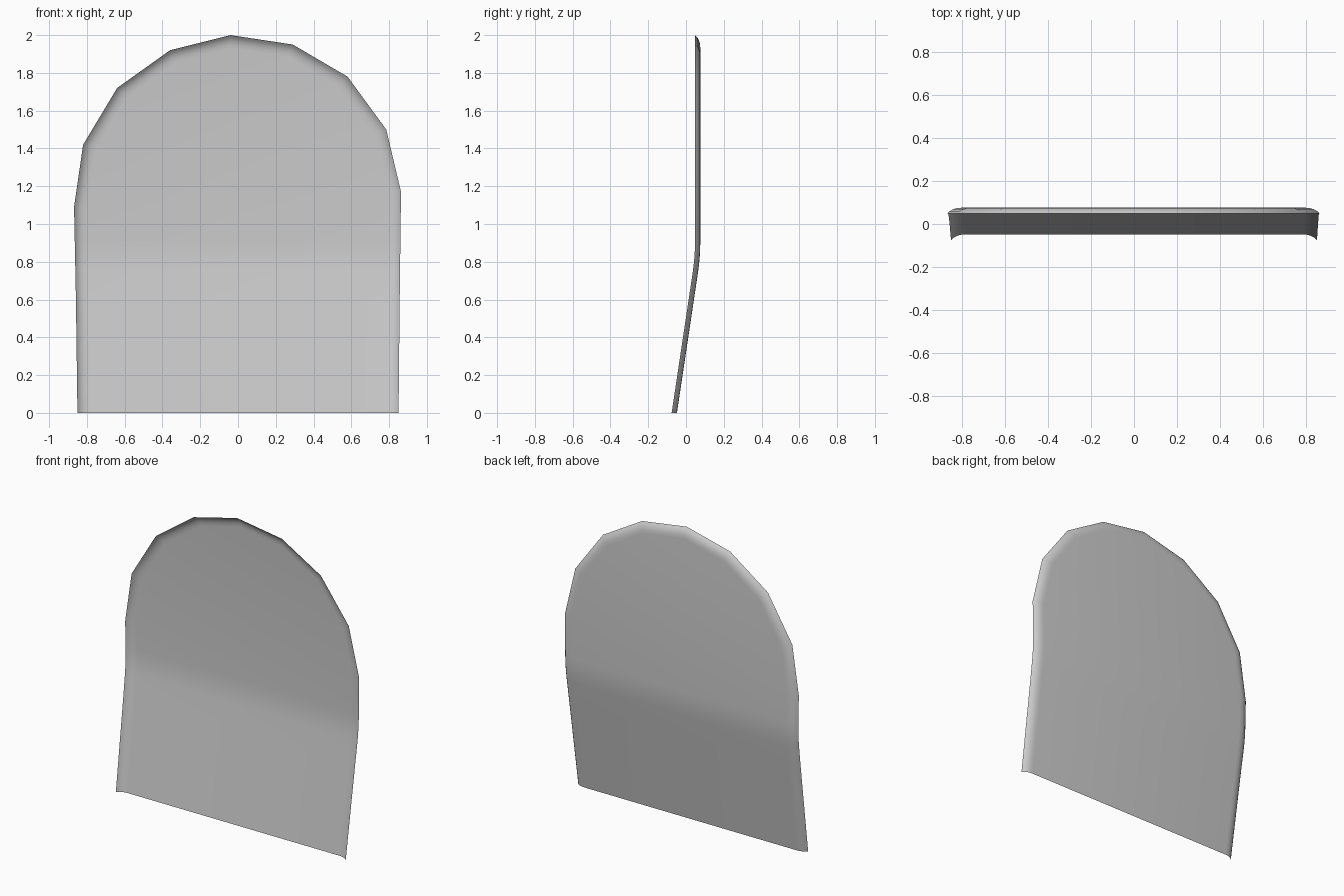
import bpy, bmesh
from mathutils import Vector

if "Cube" in bpy.data.objects:
    bpy.data.objects.remove(bpy.data.objects["Cube"])

# Arched outline in (x, z), from bottom left over the top to bottom right
OUTLINE = [Vector(p) for p in (
    (-0.85, 0), (-0.858, 0.6), (-0.868, 1.09), (-0.82, 1.42), (-0.64, 1.72),
    (-0.36, 1.92), (-0.04, 2.0), (0.29, 1.95), (0.58, 1.78), (0.785, 1.5),
    (0.863, 1.17), (0.856, 0.6), (0.85, 0))]
# Curled lip cross-section: (inset from the edge, distance forward of the panel)
LIP = [(0, 0.028), (0.012, 0.016), (0.028, 0.007), (0.046, 0.002), (0.068, 0)]
BEND_START, BEND_END = 0.74, 0.912


def inset(d):
    """Outline moved inward by d, leaving the open bottom edge on z = 0."""
    pts, n = [], len(OUTLINE)
    for i, p in enumerate(OUTLINE):
        if i in (0, n - 1):
            pts.append(Vector((p.x + (d if i == 0 else -d), 0)))
            continue
        a = (p - OUTLINE[i - 1]).normalized()
        b = (OUTLINE[i + 1] - p).normalized()
        na, nb = Vector((a.y, -a.x)), Vector((b.y, -b.x))
        pts.append(p + (na + nb) * d / (1 + na.dot(nb)))
    return pts


def panel_y(z):
    """Side profile: slanted below, rounded bend, upright above."""
    if z <= BEND_START:
        return -0.048 + 0.15 * z
    width = BEND_END - BEND_START
    t = min((z - BEND_START) / width, 1)
    return -0.048 + 0.15 * BEND_START + 0.15 * width * (t - t * t / 2)


bm = bmesh.new()
rings = [[bm.verts.new((p.x, -depth, p.y)) for p in inset(d)] for d, depth in LIP]

# Curled lip
for outer, inner in zip(rings, rings[1:]):
    for i in range(len(outer) - 1):
        bm.faces.new((outer[i], inner[i], inner[i + 1], outer[i + 1]))

# Flat centre
bm.faces.new(rings[-1])

# Cut rows for the bend, then bend the sheet
for k in range(5):
    z = BEND_START + (BEND_END - BEND_START) * k / 4
    bmesh.ops.bisect_plane(bm, geom=bm.verts[:] + bm.edges[:] + bm.faces[:],
                           plane_co=(0, 0, z), plane_no=(0, 0, 1))
for v in bm.verts:
    v.co.y += panel_y(v.co.z)

# Make the front of the sheet face -y
bmesh.ops.recalc_face_normals(bm, faces=bm.faces[:])
bm.normal_update()
if sum(f.normal.y * f.calc_area() for f in bm.faces) > 0:
    bmesh.ops.reverse_faces(bm, faces=bm.faces[:])
for f in bm.faces:
    f.smooth = True

mesh = bpy.data.meshes.new("curved_panel")
bm.to_mesh(mesh)
bm.free()
panel = bpy.data.objects.new("curved_panel", mesh)
bpy.context.collection.objects.link(panel)
